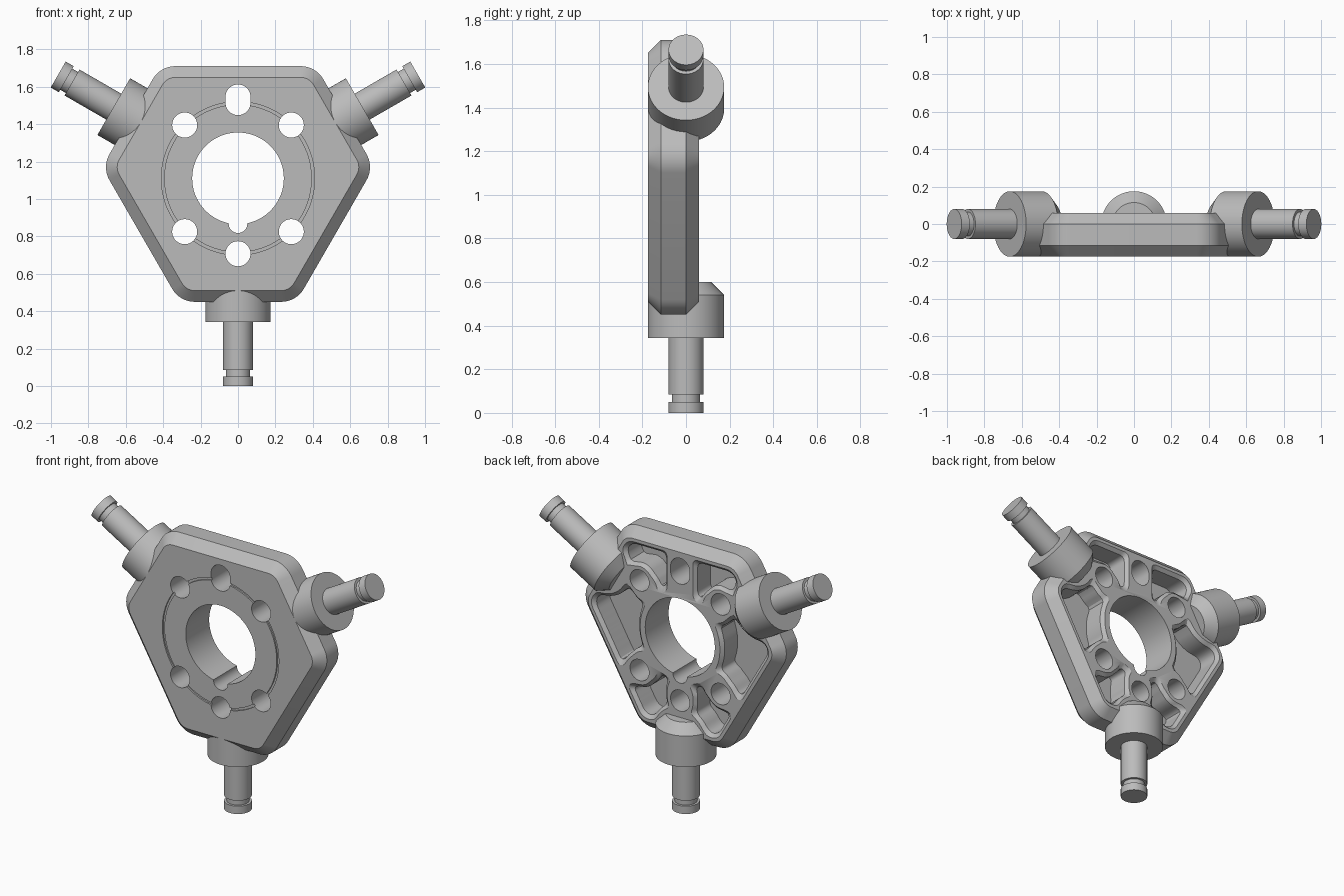
import bpy, bmesh
from math import sin, cos, pi, radians, hypot
from mathutils import Vector, Matrix

if "Cube" in bpy.data.objects:
    bpy.data.objects.remove(bpy.data.objects["Cube"])

CENTRE = Matrix.Translation((0, 0, 1.11))
FRONT, BACK = -0.175, 0.06
LONG_SIDE, ARM_SIDE = 0.60, 0.66
ARM_ANGLES = [radians(a) for a in (30, 150, 270)]
BOLT = 0.285
BOLT_LOW = -0.403

steel = bpy.data.materials.new("brushed grey")
steel.use_nodes = True
steel.diffuse_color = (0.5, 0.5, 0.5, 1)
steel.node_tree.nodes["Principled BSDF"].inputs["Base Color"].default_value = (0.5, 0.5, 0.5, 1)


def loft(name, rings, matrix=CENTRE, loop=False):
    """Skin a list of (outline, depth) rings; capped, or closed on itself."""
    bm = bmesh.new()
    rows = [[bm.verts.new((u, d, v)) for u, v in outline] for outline, d in rings]
    pairs = list(zip(rows, rows[1:]))
    if loop:
        pairs.append((rows[-1], rows[0]))
    else:
        bm.faces.new(rows[0])
        bm.faces.new(rows[-1])
    for a, b in pairs:
        for i in range(len(a)):
            j = (i + 1) % len(a)
            bm.faces.new((a[i], a[j], b[j], b[i]))
    bmesh.ops.recalc_face_normals(bm, faces=bm.faces)
    bm.transform(matrix)
    mesh = bpy.data.meshes.new(name)
    bm.to_mesh(mesh)
    bm.free()
    mesh.materials.append(steel)
    ob = bpy.data.objects.new(name, mesh)
    bpy.context.collection.objects.link(ob)
    return ob


def circle(r, u=0, v=0, n=72):
    return [(u + r * cos(2 * pi * i / n), v + r * sin(2 * pi * i / n)) for i in range(n)]


def slot(r, low, high, n=24):
    top = [(r * cos(pi * i / n), high + r * sin(pi * i / n)) for i in range(n + 1)]
    return top + [(-u, low + high - v) for u, v in top]


def side_distance(k):
    return LONG_SIDE if k % 2 else ARM_SIDE


def rounded_hexagon(inset, radius=0.14, n=10):
    """Six-sided outline with alternating side distances and round corners."""
    pts = []
    for k in range(6):
        a = radians(30 + 60 * k)
        b = a + radians(60)
        da, db = side_distance(k) - radius, side_distance(k + 1) - radius
        s = sin(b - a)
        u, v = (da * sin(b) - db * sin(a)) / s, (db * cos(a) - da * cos(b)) / s
        for i in range(n + 1):
            t = a + (b - a) * i / n
            pts.append((u + (radius - inset) * cos(t), v + (radius - inset) * sin(t)))
    return pts


def polar(r, a):
    return Vector((r * cos(a), r * sin(a)))


# Solid walls that the back pockets flow around: (start, end, radius)
low_bolt = Vector((BOLT, -BOLT))
WALLS = [
    (Vector((0, 0.3)), Vector((0, 0.5)), 0.11),
    (Vector((0.25, 0.25)), Vector((BOLT, BOLT)), 0.11),
    (Vector((0.25, -0.25)), low_bolt, 0.11),
    (low_bolt, low_bolt + polar(0.14, radians(-30)), 0.075),
    (Vector((0, -0.36)), Vector((0, BOLT_LOW)), 0.11),
    (Vector((0, 0)), Vector((0, -0.01)), 0.30),
] + [(polar(0.64, a), polar(1, a), 0.205) for a in ARM_ANGLES]


def pocket_field(p):
    """Negative inside the pockets, blended so that corners are rounded."""
    values = [p.dot(polar(1, radians(30 + 60 * k))) - side_distance(k) + 0.10 for k in range(6)]
    for a, b, r in WALLS:
        t = min(1, max(0, (p - a).dot(b - a) / (b - a).length_squared))
        values.append(r - (p - a - (b - a) * t).length)
    total, k = values[0], 0.04
    for x in values[1:]:
        h = max(k - abs(total - x), 0) / k
        total = max(total, x) + h * h * k / 4
    return total


def pocket_outline(start, level, side, n=96):
    pts = []
    for i in range(n):
        ray, near = polar(1, 2 * pi * i / n), 0.0
        while pocket_field(start + ray * (near + 0.005)) < level and near < 0.6:
            near += 0.005
        step = 0.0025
        while step > 0.0001:
            if pocket_field(start + ray * (near + step)) < level:
                near += step
            step /= 2
        q = start + ray * near
        pts.append((q.x * side, q.y))
    return pts


# Main plate with chamfers on both faces
plate = loft("hub_plate", [(rounded_hexagon(0.06), FRONT), (rounded_hexagon(0), FRONT + 0.06),
                           (rounded_hexagon(0), 0), (rounded_hexagon(0.06), BACK)])


def through(name, outline):
    return loft(name, [(outline, -0.3), (outline, 0.2)])


# Cutters: pockets, bore, keyway, bolt holes, slot and face groove
cutters = []
for start in (Vector((0.17, 0.43)), Vector((0.43, -0.05)), Vector((0.185, -0.415))):
    for side in (1, -1):
        inner = pocket_outline(start, 0, side)
        outer = pocket_outline(start, 0.02, side)
        cutters.append(loft("pocket_cutter", [(inner, -0.09), (inner, BACK - 0.02),
                                              (outer, BACK), (outer, BACK + 0.05)]))
cutters.append(through("bore_cutter", circle(0.245)))
cutters.append(through("keyway_cutter", circle(0.05, 0, -0.242, 32)))
for u, v in [(x, z) for x in (BOLT, -BOLT) for z in (BOLT, -BOLT)] + [(0, BOLT_LOW)]:
    cutters.append(through("bolt_cutter", circle(0.067, u, v, 40)))
cutters.append(through("slot_cutter", slot(0.067, 0.405, 0.435)))
cutters.append(loft("groove_cutter", [(circle(0.41), -0.2), (circle(0.41), FRONT + 0.01),
                                      (circle(0.395), FRONT + 0.01), (circle(0.395), -0.2)], loop=True))

for c in cutters:
    c.hide_render = True
    mod = plate.modifiers.new(c.name, "BOOLEAN")
    mod.operation, mod.solver, mod.object = "DIFFERENCE", "EXACT", c
bpy.context.view_layer.update()
graph = bpy.context.evaluated_depsgraph_get()
cut_mesh = bpy.data.meshes.new_from_object(plate.evaluated_get(graph))
plate.modifiers.clear()
plate.data = cut_mesh
for c in cutters:
    bpy.data.objects.remove(c)

# Three arms: chamfered collar and a grooved pin
parts = [plate]
for name, a in zip(("left", "right", "bottom"), ARM_ANGLES):
    turn = Vector((0, 1, 0)).rotation_difference(Vector((cos(a), 0, sin(a))))
    place = CENTRE @ turn.to_matrix().to_4x4()
    collar = [(0.115, 0.51), (0.175, 0.57), (0.175, 0.767)]
    pin = [(0.08, 0.72), (0.08, 1.025), (0.065, 1.025), (0.065, 1.06), (0.08, 1.06), (0.08, 1.11)]
    for part, profile in (("collar", collar), ("pin", pin)):
        parts.append(loft(f"{name}_{part}", [(circle(r), d) for r, d in profile], place))

bpy.ops.object.select_all(action="DESELECT")
for ob in parts:
    ob.select_set(True)
bpy.context.view_layer.objects.active = plate
bpy.ops.object.shade_smooth_by_angle(angle=radians(30))
